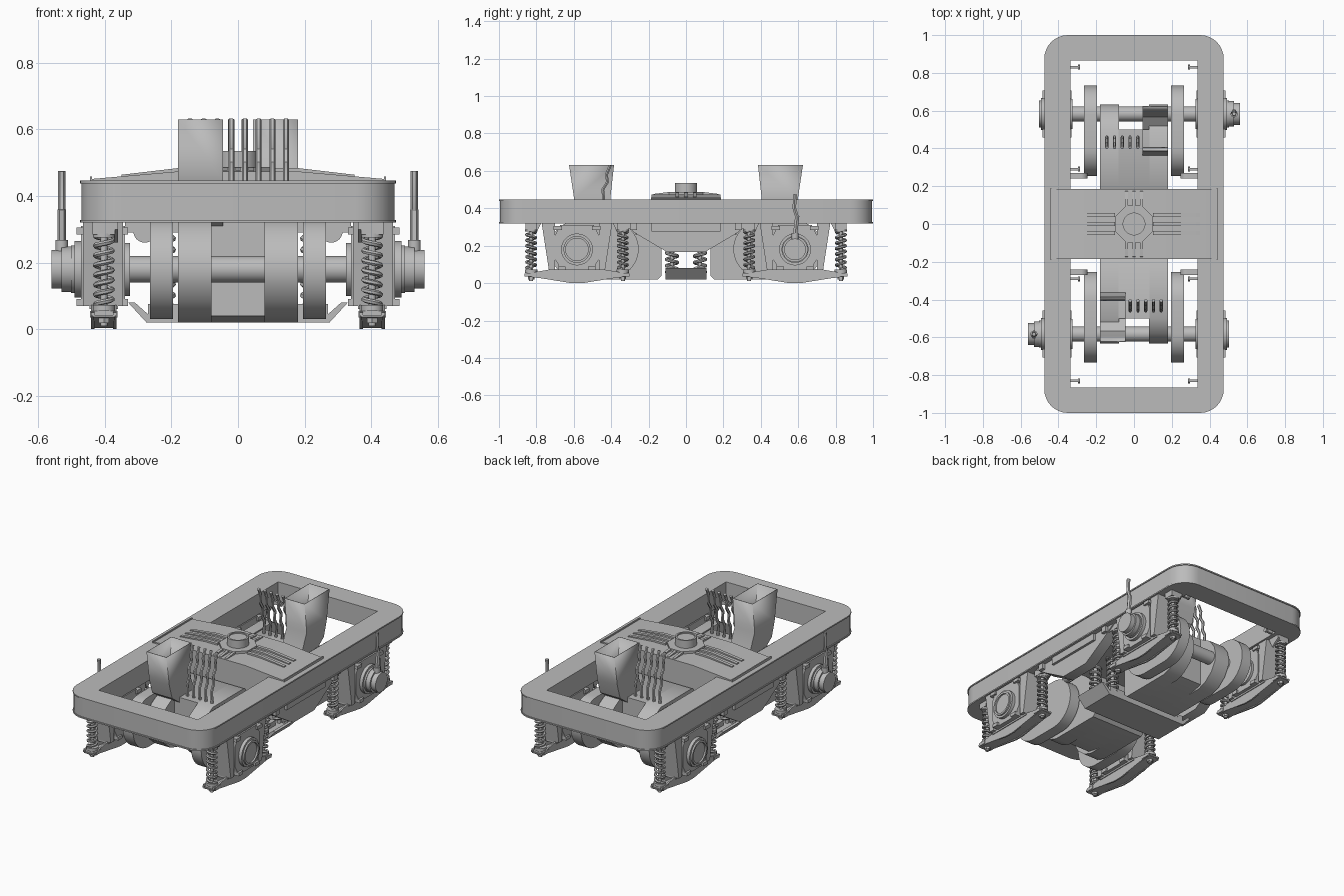
import bpy, bmesh, math
from mathutils import Matrix, Vector

old = bpy.data.objects.get("Cube")
if old:
    bpy.data.objects.remove(old, do_unlink=True)

steel = bpy.data.materials.new("grey_steel")
steel.use_nodes = True
grey = (0.5, 0.5, 0.5, 1)
steel.diffuse_color = grey
steel.node_tree.nodes["Principled BSDF"].inputs["Base Color"].default_value = grey
parts = []


def add(name, mesh):
    mesh.materials.clear()
    mesh.materials.append(steel)
    ob = bpy.data.objects.new(name, mesh)
    bpy.context.collection.objects.link(ob)
    parts.append(ob)
    return ob


def curve_mesh(curve):
    tmp = bpy.data.objects.new("tmp", curve)
    bpy.context.collection.objects.link(tmp)
    dg = bpy.context.evaluated_depsgraph_get()
    mesh = bpy.data.meshes.new_from_object(tmp.evaluated_get(dg))
    bpy.data.objects.remove(tmp, do_unlink=True)
    return mesh


def spline(curve, pts, closed):
    s = curve.splines.new("POLY")
    s.points.add(len(pts) - 1)
    for p, co in zip(s.points, pts):
        p.co = (*co, 0, 1)[:3] + (1,) if len(co) == 2 else (*co, 1)
    s.use_cyclic_u = closed


def plate(name, loops, lo, hi, axis="z"):
    """Extrude outlines (later ones are holes) along an axis."""
    cu = bpy.data.curves.new(name, "CURVE")
    cu.dimensions, cu.fill_mode, cu.extrude = "2D", "BOTH", (hi - lo) / 2
    for loop in loops:
        spline(cu, loop, True)
    mesh = curve_mesh(cu)
    mid = (lo + hi) / 2
    bm = bmesh.new()
    bm.from_mesh(mesh)
    for v in bm.verts:
        a, b, c = v.co.x, v.co.y, v.co.z + mid
        v.co = {"x": (c, a, b), "y": (a, c, b), "z": (a, b, c)}[axis]
    bmesh.ops.remove_doubles(bm, verts=bm.verts, dist=1e-5)
    bmesh.ops.recalc_face_normals(bm, faces=bm.faces)
    bm.to_mesh(mesh)
    bm.free()
    return add(name, mesh)


def rect(a, b, c, d):
    return [(a, b), (c, b), (c, d), (a, d)]


def box(name, x, y, z):
    return plate(name, [rect(x[0], y[0], x[1], y[1])], *z)


def ring(u, v, r, n=32):
    return [(u + r * math.cos(2 * math.pi * (i + .5) / n), v + r * math.sin(2 * math.pi * (i + .5) / n)) for i in range(n)]


def disc(name, u, v, r, lo, hi, axis="z", n=32):
    return plate(name, [ring(u, v, r, n)], lo, hi, axis)


def tube(name, pts, r):
    cu = bpy.data.curves.new(name, "CURVE")
    cu.dimensions, cu.bevel_depth, cu.bevel_resolution, cu.use_fill_caps = "3D", r, 1, True
    spline(cu, pts, False)
    return add(name, curve_mesh(cu))


def coil(name, x, y, z0, z1, r, wire, turns=7):
    n = turns * 14
    return tube(name, [(x + r * math.cos(i * math.tau / 14), y + r * math.sin(i * math.tau / 14),
                        z0 + (z1 - z0) * i / n) for i in range(n + 1)], wire)


def mirrored(ob, sx, sy):
    mesh = ob.data.copy()
    mesh.transform(Matrix.Diagonal((sx, sy, 1, 1)))
    if sx * sy < 0:
        mesh.flip_normals()
    add(ob.name + ("_left" if sx > 0 else "_right") + ("_back" if sy > 0 else "_front"), mesh)


# Rounded frame ring with thin lips
def rounded(x, y, r, n=8):
    pts = []
    for k, (sx, sy) in enumerate(((1, 1), (-1, 1), (-1, -1), (1, -1))):
        for i in range(n + 1):
            a = math.pi / 2 * (k + i / n)
            pts.append((sx * (x - r) + r * math.cos(a), sy * (y - r) + r * math.sin(a)))
    return pts


hole = rect(-.335, -.865, .335, .865)
plate("frame", [rounded(.47, .995, .12), hole], .325, .44)
for nm, z in (("frame_top_lip", .438), ("frame_bottom_lip", .32)):
    plate(nm, [rounded(.475, 1, .125), hole], z, z + .008)

# Bolster with sloping top, ribs and centre pivot
plate("bolster", [[(-.445, .44), (-.445, .451), (-.42, .453), (-.18, .474), (.18, .474), (.42, .453),
                   (.445, .451), (.445, .44), (.33, .44), (.33, .29), (-.33, .29), (-.33, .44)]],
      -.185, .185, "y")
for s in (-1, 1):
    box("bolster_end_lip", sorted((s * .438, s * .445)), (-.188, .188), (.44, .459))
    for y in (-.047, 0, .047):
        plate("bolster_long_rib", [[(s * .1, .47), (s * .35, .45), (s * .35, .464), (s * .18, .484), (s * .1, .484)]],
              y - .01, y + .01, "y")
    for x in (-.04, 0, .04):
        plate("bolster_cross_rib", [[(s * .08, .47), (s * .178, .47), (s * .172, .477), (s * .1, .486), (s * .08, .486)]],
              x - .008, x + .008, "x")
disc("pivot_base", 0, 0, .107, .465, .488, n=8)
plate("pivot_ring", [ring(0, 0, .06), ring(0, 0, .05)], .48, .535)
disc("pivot_core", 0, 0, .052, .48, .528)

# Spring plank hung under the bolster
plate("spring_plank", [[(-.33, .08), (-.275, .02), (.275, .02), (.33, .08), (.31, .08), (.265, .04), (-.265, .04), (-.31, .08)]],
      -.11, .11, "y")
for s in (-1, 1):
    box("plank_wall", (-.27, .27), sorted((s * .085, s * .11)), (.03, .075))
for i in range(5):
    x = (i - 2) * .1
    box("plank_block", (x - .03, x + .03), (-.035, .035), (.025, .07))

# Parts repeated at the four corners, built at the left back corner
Y = .583
q = []
for s in (-1, 1):
    q.append(plate("pedestal_arm", [[(Y + s * .19, .33), (Y + s * .15, .07), (Y + s * .118, .07), (Y + s * .118, .33)]],
                   .345, .465, "x"))
    q.append(box("axle_box_ear", (.33, .485), sorted((Y + s * .08, Y + s * .125)), (.285, .305)))
    q.append(box("axle_box_foot", (.33, .485), sorted((Y + s * .06, Y + s * .1)), (.07, .09)))
    ys = Y + s * .245
    # Coil springs with guide rods, seats and brackets
    q.append(coil("frame_spring", .403, ys, .075, .28, .025, .008))
    q.append(disc("spring_rod", .403, ys, .011, .01, .3, n=12))
    q.append(disc("spring_seat", .403, ys, .034, .055, .072, n=16))
    q.append(disc("spring_cap", .403, ys, .033, .275, .287, n=16))
    q.append(box("spring_bracket", (.37, .437), (ys - .03, ys + .03), (.285, .325)))
    q.append(disc("spring_nut", .403, ys, .018, .018, .04, n=6))
    q.append(box("spring_foot", (.362, .445), (ys - .025, ys + .025), (.035, .055)))
    q.append(box("hanger_pin", (.285, .34), (Y + s * .27 - .03, Y + s * .27 - .016), (.325, .345)))
    q.append(disc("hanger_bolt", Y + s * .27 - .023, .335, .014, .285, .297, "x", 10))
    q.append(plate("bracket_gusset", [[(Y + s * .19, .325), (Y + s * .275, .325), (Y + s * .275, .3), (Y + s * .22, .26)]],
                   .36, .372, "x"))
q.append(plate("axle_box", [[(Y - .1, .07), (Y + .1, .07), (Y + .1, .1), (Y + .12, .13), (Y + .12, .25),
                             (Y + .09, .31), (Y - .09, .31), (Y - .12, .25), (Y - .12, .13), (Y - .1, .1)]],
               .34, .472, "x"))
q.append(disc("axle_box_flange", Y, .18, .085, .47, .492, "x"))
q.append(plate("axle_box_rim", [ring(Y, .18, .072), ring(Y, .18, .06)], .485, .502, "x"))
q.append(disc("axle_box_back", Y, .18, .08, .325, .345, "x"))
# Drop beam below each axle box
beam = [(Y - .28, .04), (Y - .03, 0), (Y + .03, 0), (Y + .28, .04), (Y + .28, .05), (Y + .15, .072), (Y - .15, .072), (Y - .28, .05)]
for x in (.365, .431):
    q.append(plate("drop_beam_side", [beam], x, x + .01, "x"))
q.append(plate("drop_beam_floor", [[(Y - .28, .036), (Y, .004), (Y + .28, .036), (Y + .28, .042), (Y, .018), (Y - .28, .042)]],
               .37, .436, "x"))
q.append(box("drop_beam_tie", (.36, .446), (Y - .15, Y + .15), (.06, .076)))
# Wheel casing: two discs joined by straight runs
arc = [math.pi * i / 16 - math.pi / 2 for i in range(17)]
case = [(.58 + .152 * math.cos(a), .182 + .152 * math.sin(a)) for a in arc]
case += [(.405 - .152 * math.cos(a), .182 - .152 * math.sin(a)) for a in arc]
q.append(plate("wheel_casing", [case], .196, .264, "x"))
q.append(coil("bolster_spring", .225, .075, .05, .29, .03, .009))
q.append(disc("bolster_spring_rod", .225, .075, .012, .04, .3, n=12))
q.append(disc("brake_pivot", .28, .295, .035, .24, .27, "y", 20))
q.append(box("brake_bracket", (.28, .34), (.24, .27), (.29, .33)))
q.append(box("frame_lug", (.43, .465), (.262, .298), (.285, .325)))
for ob in q:
    for sx, sy in ((-1, 1), (1, -1), (-1, -1)):
        mirrored(ob, sx, sy)

# Deep centre girders on both sides
for s in (-1, 1):
    lo, hi = sorted((s * .375, s * .445))
    plate("side_girder", [[(-.36, .33), (-.26, .26), (-.1, .165), (.1, .165), (.26, .26), (.36, .33)]], lo, hi, "x")
    box("side_pad", sorted((s * .36, s * .46)), (-.185, .185), (.277, .325))
    disc("axle", s * Y, .18, .04, -.34, .34, "x", 20)

# Parts repeated by half a turn, built at the front
h = []
motor = [(-.13, .04), (-.15, .02), (-.48, .02), (-.54, .04), (-.595, .085), (-.626, .14), (-.633, .185),
         (-.62, .24), (-.58, .295), (-.5, .34), (-.2, .34), (-.13, .3)]
core = [(-.13, .04), (-.15, .02), (-.4, .02), (-.5, .04), (-.5, .34), (-.2, .34), (-.13, .3)]
h.append(plate("motor_core", [core], -.081, .081, "x"))
for x in (-.18, .08):
    h.append(plate("motor_end", [motor], x, x + .1, "x"))
duct = plate("air_duct", [[(-.625, .63), (-.598, .45), (-.57, .36), (-.5, .31), (-.36, .32), (-.365, .36), (-.405, .45), (-.385, .63)]],
             -.18, -.045, "x")
bm = bmesh.new()
bm.from_mesh(duct.data)
bmesh.ops.delete(bm, geom=[f for f in bm.faces if all(v.co.z > .629 for v in f.verts)], context="FACES")
bm.to_mesh(duct.data)
bm.free()
wall = duct.modifiers.new("wall", "SOLIDIFY")
wall.thickness = .005
h.append(duct)
for i in range(5):
    x = -.02 + i * .041
    h.append(tube("motor_cable", [(x, -.455, .32), (x, -.46, .41), (x, -.44, .45), (x, -.445, .5),
                                  (x, -.42, .54), (x, -.425, .58), (x, -.405, .63)], .009))
# Sensor cap and its cable
h.append(disc("sensor_cap", -Y, .18, .068, -.53, -.48, "x"))
h.append(disc("sensor_cover", -Y, .18, .058, -.56, -.53, "x"))
h.append(disc("cable_socket", -.53, -Y, .019, .225, .268, n=16))
h.append(tube("sensor_cable_sleeve", [(-.53, -Y, .26), (-.53, -Y - .005, .3), (-.53, -Y - .012, .36)], .013))
h.append(tube("sensor_cable", [(-.53, -Y - .012, .35), (-.53, -Y + .004, .4), (-.53, -Y, .475)], .011))
for ob in h:
    twin = ob.copy()
    twin.name = ob.name + "_back"
    twin.rotation_euler.z = math.pi
    bpy.context.collection.objects.link(twin)

bpy.ops.object.select_all(action="DESELECT")
for ob in parts:
    ob.select_set(True)
bpy.context.view_layer.objects.active = parts[0]
bpy.ops.object.shade_smooth_by_angle(angle=math.radians(35))
